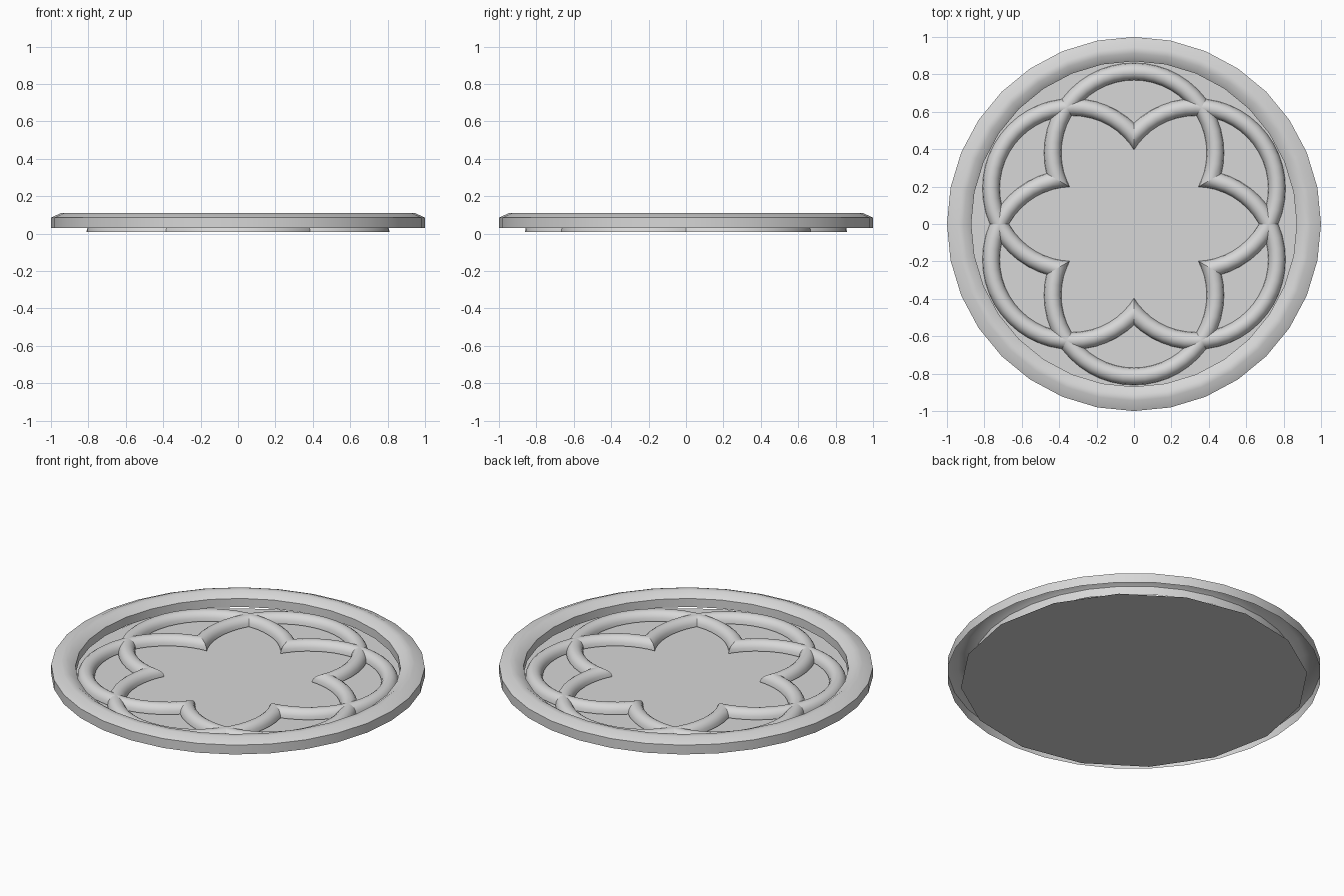
import bpy, bmesh, math
from mathutils import Vector

cube = bpy.data.objects.get("Cube")
if cube:
    bpy.data.objects.remove(cube, do_unlink=True)

grey = bpy.data.materials.new("stone_grey")
grey.use_nodes = True
colour = (0.68, 0.68, 0.68, 1)
grey.diffuse_color = colour
grey.node_tree.nodes["Principled BSDF"].inputs["Base Color"].default_value = colour


def finish(bm, name, angle=None):
    mesh = bpy.data.meshes.new(name)
    bm.to_mesh(mesh)
    bm.free()
    mesh.materials.append(grey)
    obj = bpy.data.objects.new(name, mesh)
    bpy.context.collection.objects.link(obj)
    if angle:
        bpy.ops.object.select_all(action="DESELECT")
        obj.select_set(True)
        bpy.context.view_layer.objects.active = obj
        bpy.ops.object.shade_smooth_by_angle(angle=math.radians(angle))
    return obj


def revolve(profile, sides, centre=(0, 0)):
    """Open-bottomed moulding: (radius, height) points swept round a centre."""
    bm = bmesh.new()
    rows = []
    for i in range(sides):
        a = math.tau * i / sides
        rows.append([bm.verts.new((centre[0] + r * math.cos(a),
                                   centre[1] + r * math.sin(a), z))
                     for r, z in profile])
    for i, row in enumerate(rows):
        after = rows[(i + 1) % sides]
        for j in range(len(profile) - 1):
            bm.faces.new((row[j], after[j], after[j + 1], row[j + 1]))
    return bm


# Flat backing plate
bm = bmesh.new()
bmesh.ops.create_circle(bm, cap_ends=True, segments=16, radius=0.93)
finish(bm, "back_plate")

# Outer frame, hollow underneath
rim = [(1, .03), (1, .085), (.945, .11), (.912, .11), (.87, .08), (.87, .03)]
finish(revolve(rim, 32), "outer_rim", 50)

# Six overlapping petal mouldings, each mitred to a 120 degree sector
tube_mid, tube_half, base, rise = 0.435, 0.046, 0.008, 0.05
tube = [(tube_mid + tube_half * math.cos(math.pi * k / 8),
         base + rise * math.sin(math.pi * k / 8)) for k in range(9)]
for n in range(6):
    heading = math.radians(30 + 60 * n)
    centre = (0.38 * math.cos(heading), 0.38 * math.sin(heading))
    bm = revolve(tube, 48, centre)
    for side in (1, -1):
        cut = heading + side * math.radians(60)
        outward = Vector((-math.sin(cut), math.cos(cut), 0)) * side
        bmesh.ops.bisect_plane(bm, geom=bm.verts[:] + bm.edges[:] + bm.faces[:],
                               plane_co=(0, 0, 0), plane_no=outward,
                               clear_outer=True)
    finish(bm, f"petal_moulding_{n + 1}", 50)
